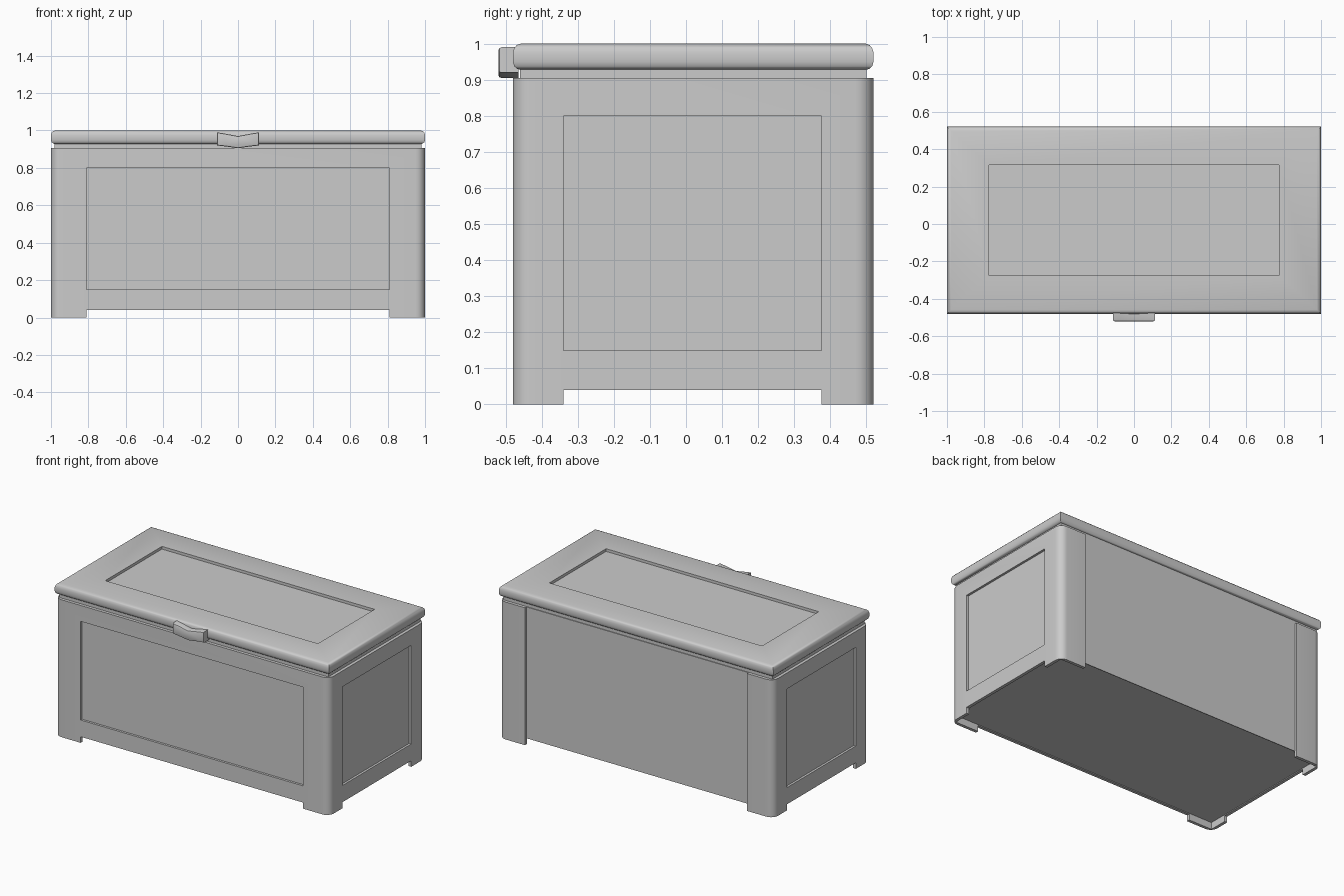
import bpy, bmesh
from mathutils import Vector

if "Cube" in bpy.data.objects:
    bpy.data.objects.remove(bpy.data.objects["Cube"])

CY = 0.02  # chest is slightly behind centre because of the clasp


def make_object(name, bm):
    bmesh.ops.recalc_face_normals(bm, faces=bm.faces)
    me = bpy.data.meshes.new(name)
    bm.to_mesh(me)
    bm.free()
    ob = bpy.data.objects.new(name, me)
    bpy.context.collection.objects.link(ob)
    return ob


def box(name, lo, hi):
    bm = bmesh.new()
    bmesh.ops.create_cube(bm, size=1)
    for v in bm.verts:
        v.co = Vector([(lo[i] + hi[i]) / 2 + v.co[i] * (hi[i] - lo[i]) for i in range(3)])
    return make_object(name, bm)


def cut(target, lo, hi):
    cutter = box("cutter", lo, hi)
    mod = target.modifiers.new("cut", 'BOOLEAN')
    mod.operation, mod.solver, mod.object = 'DIFFERENCE', 'EXACT', cutter
    activate(target)
    bpy.ops.object.modifier_apply(modifier=mod.name)
    bpy.data.objects.remove(cutter)


def activate(ob):
    bpy.ops.object.select_all(action='DESELECT')
    ob.select_set(True)
    bpy.context.view_layer.objects.active = ob


def smooth(ob, angle=0.6):
    activate(ob)
    bpy.ops.object.shade_smooth_by_angle(angle=angle)


# Chest body with rounded upright corners
body = box("chest_body", (-1, -0.48, 0), (1, 0.52, 0.905))
bm = bmesh.new()
bm.from_mesh(body.data)
upright = [e for e in bm.edges if abs(e.verts[0].co.z - e.verts[1].co.z) > 0.5]
bmesh.ops.bevel(bm, geom=upright, offset=0.05, segments=6, profile=0.5, affect='EDGES')
bm.to_mesh(body.data)
bm.free()

# Recessed front, side and back panels
D = 0.015
cut(body, (-0.81, -0.6, 0.15), (0.81, -0.48 + D, 0.80))
for s in (-1, 1):
    xs = sorted((s * (1 - D), s * 1.1))
    cut(body, (xs[0], -0.34, 0.15), (xs[1], 0.375, 0.80))
cut(body, (-0.81, 0.52 - D, -0.1), (0.81, 0.6, 1.0))

# Hollow underside and gaps that leave thin corner feet
cut(body, (-0.98, -0.46, -0.1), (0.98, 0.50, 0.045))
cut(body, (-0.81, -0.6, -0.1), (0.81, 0.6, 0.04))
cut(body, (-1.1, -0.34, -0.1), (1.1, 0.375, 0.04))
smooth(body)

# Lid: stacked rectangles with a rolled edge, neck and sunken top panel
rings = [(0.02, 0.90), (0.02, 0.928), (0.012, 0.93), (0.004, 0.937), (0, 0.95),
         (0, 0.975), (0.004, 0.988), (0.011, 0.996), (0.022, 1.0)]
bounds = [(1 - i, 0.5 - i, z) for i, z in rings]
bounds += [(0.775, 0.295, 1.0), (0.775, 0.295, 0.982)]
bm = bmesh.new()
loops = [[bm.verts.new((sx * x, CY + sy * y, z))
          for sx, sy in ((-1, -1), (1, -1), (1, 1), (-1, 1))] for x, y, z in bounds]
for a, b in zip(loops, loops[1:]):
    for k in range(4):
        n = (k + 1) % 4
        bm.faces.new((a[k], a[n], b[n], b[k]))
bm.faces.new(loops[0])
bm.faces.new(loops[-1])
smooth(make_object("lid", bm), 0.7)

# Clasp: shallow chevron block on the lid front
outline = [(-0.113, 0.99), (-0.08, 0.985), (0, 0.97), (0.08, 0.985), (0.113, 0.99),
           (0.113, 0.92), (0.06, 0.914), (0, 0.905), (-0.06, 0.914), (-0.113, 0.92)]
bm = bmesh.new()
front = bm.faces.new([bm.verts.new((x, -0.52, z)) for x, z in outline])
ext = bmesh.ops.extrude_face_region(bm, geom=[front], use_keep_orig=True)
for v in ext["geom"]:
    if isinstance(v, bmesh.types.BMVert):
        v.co.y = -0.465
edges = [e for e in bm.edges if all(v.co.y < -0.51 for v in e.verts)]
bmesh.ops.recalc_face_normals(bm, faces=bm.faces)
bmesh.ops.bevel(bm, geom=edges, offset=0.008, segments=2, profile=0.5, affect='EDGES')
smooth(make_object("clasp", bm))
